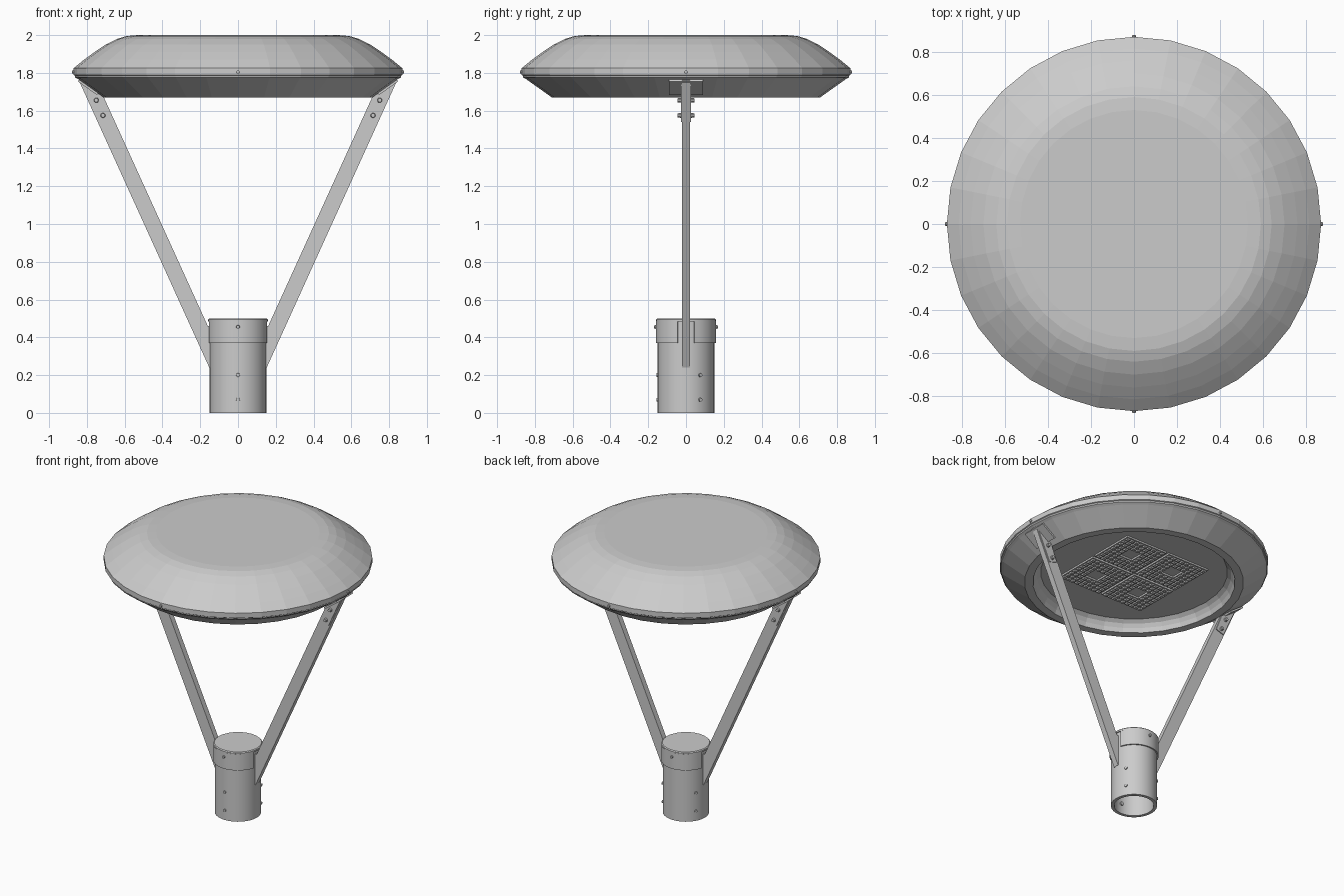
import bpy, bmesh, math
from mathutils import Matrix, Vector

if "Cube" in bpy.data.objects:
    bpy.data.objects.remove(bpy.data.objects["Cube"])


def finish(name, bm, smooth=False):
    bmesh.ops.remove_doubles(bm, verts=bm.verts, dist=1e-5)
    bmesh.ops.recalc_face_normals(bm, faces=bm.faces)
    me = bpy.data.meshes.new(name)
    bm.to_mesh(me)
    bm.free()
    ob = bpy.data.objects.new(name, me)
    bpy.context.collection.objects.link(ob)
    if smooth:
        bpy.context.view_layer.objects.active = ob
        ob.select_set(True)
        bpy.ops.object.shade_smooth_by_angle(angle=math.radians(30))
        ob.select_set(False)
    return ob


def lathe(name, profile, n=32, start=0, sweep=360, closed=False, smooth=False):
    """Revolve (radius, z) points round z; partial sweeps get end caps."""
    bm = bmesh.new()
    full = sweep == 360
    rings = []
    for i in range(n if full else n + 1):
        a = math.radians(start + sweep * i / n)
        rings.append([bm.verts.new((r * math.cos(a), r * math.sin(a), z)) for r, z in profile])
    m = len(profile)
    for i in range(n):
        p, q = rings[i], rings[(i + 1) % len(rings)]
        for j in range(m if closed else m - 1):
            k = (j + 1) % m
            bm.faces.new((p[j], q[j], q[k], p[k]))
    if closed and not full:
        bm.faces.new(rings[0])
        bm.faces.new(rings[-1])
    bmesh.ops.remove_doubles(bm, verts=bm.verts, dist=1e-5)
    bmesh.ops.dissolve_degenerate(bm, edges=bm.edges, dist=1e-6)
    return finish(name, bm, smooth)


def prism(name, pts, y0, y1, side):
    """Extrude an (x, z) outline between two y values; side mirrors x."""
    bm = bmesh.new()
    a = [bm.verts.new((side * x, y0, z)) for x, z in pts]
    b = [bm.verts.new((side * x, y1, z)) for x, z in pts]
    bm.faces.new(a)
    bm.faces.new(b)
    for i in range(len(pts)):
        j = (i + 1) % len(pts)
        bm.faces.new((a[i], a[j], b[j], b[i]))
    return finish(name, bm)


def screw(name, pos, axis, r=0.011, depth=0.02):
    bm = bmesh.new()
    rot = Vector(axis).to_track_quat('Z', 'Y').to_matrix().to_4x4()
    bmesh.ops.create_cone(bm, cap_ends=True, segments=10, radius1=r, radius2=r * 0.75,
                          depth=depth, matrix=Matrix.Translation(pos) @ rot)
    return finish(name, bm)


def box(bm, c, s):
    bmesh.ops.create_cube(bm, size=1, matrix=Matrix.Translation(c) @ Matrix.Diagonal((*s, 1)))


# Lamp head: faceted dome and recessed lower pan
lathe("lamp_dome", [(0.855, 1.782), (0.87, 1.79), (0.87, 1.825), (0.815, 1.87), (0.76, 1.91),
                    (0.70, 1.95), (0.64, 1.98), (0.59, 1.995), (0.53, 2.0), (0, 2.0)])
lathe("lamp_pan", [(0.865, 1.785), (0.862, 1.776), (0.845, 1.766), (0.71, 1.67), (0.655, 1.67),
                   (0.645, 1.70), (0.63, 1.725), (0.605, 1.745), (0, 1.745)])

# LED panel: four square modules, each with an open centre and a lens grid
bm = bmesh.new()
for mx in (-0.175, 0.175):
    for my in (-0.175, 0.175):
        for s in (-1, 1):
            box(bm, (mx + s * 0.109, my, 1.739), (0.112, 0.33, 0.012))
            box(bm, (mx, my + s * 0.109, 1.739), (0.106, 0.112, 0.012))
        for i in range(-4, 5):
            for j in range(-4, 5):
                if max(abs(i), abs(j)) > 1:
                    box(bm, (mx + i * 0.036, my + j * 0.036, 1.729), (0.023, 0.023, 0.012))
finish("led_panel", bm)

# Rim screws
for i in range(4):
    a = math.pi / 2 * i
    d = Vector((math.cos(a), math.sin(a), 0))
    screw("rim_screw", d * 0.868 + Vector((0, 0, 1.805)), d)

# Arms with their brackets and bolts
for side, label in ((-1, "left"), (1, "right")):
    prism(label + "_arm", [(0.845, 1.765), (0.71, 1.67), (0.16, 0.46), (0.145, 0.46),
                           (0.145, 0.24), (0.152, 0.24)], -0.02, 0.02, side)
    prism(label + "_bracket_flange", [(0.84, 1.764), (0.74, 1.693), (0.747, 1.683), (0.847, 1.754)],
          -0.09, 0.09, side)
    for s in (-1, 1):
        prism(label + "_bracket_ear", [(0.835, 1.758), (0.72, 1.677), (0.675, 1.56), (0.735, 1.54)],
              s * 0.02, s * 0.027, side)
        for x, z in ((0.75, 1.655), (0.715, 1.575)):
            screw(label + "_arm_bolt", (side * x, s * 0.033, z), (0, s, 0), 0.014, 0.022)

# Hollow post, split collar around the arms, and cap
lathe("post", [(0.15, 0), (0.15, 0.485), (0.128, 0.485), (0.128, 0)], closed=True, smooth=True)
for start in (16.5, 196.5):
    lathe("collar_half", [(0.15, 0.37), (0.159, 0.37), (0.159, 0.486), (0.15, 0.486)],
          n=16, start=start, sweep=147, closed=True, smooth=True)
lathe("post_cap", [(0, 0.483), (0.159, 0.483), (0.159, 0.494), (0.153, 0.5), (0, 0.5)], smooth=True)

# Collar bolts and set screws (running through the post wall)
for s in (-1, 1):
    screw("collar_bolt", (0, s * 0.16, 0.455), (0, s, 0))
for deg in (-90, 30, 150):
    a = math.radians(deg)
    d = Vector((math.cos(a), math.sin(a), 0))
    for z in (0.07, 0.20):
        screw("set_screw", d * 0.137 + Vector((0, 0, z)), d, 0.013, 0.04)
